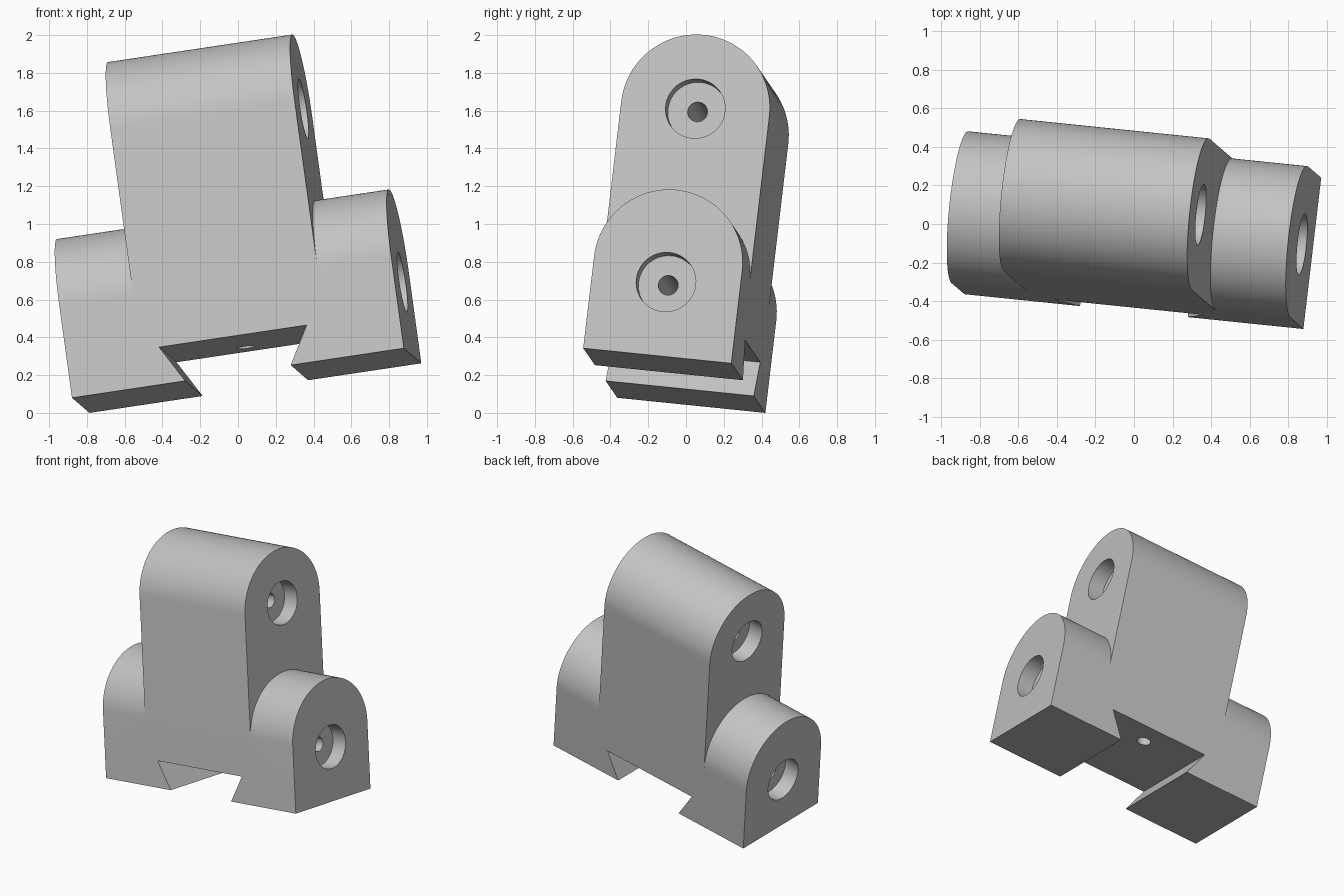
import bpy, bmesh, math
from mathutils import Vector, Matrix

cube = bpy.data.objects.get("Cube")
if cube:
    bpy.data.objects.remove(cube, do_unlink=True)

U = 0.0992          # one design unit
HALF = 4 * U        # half thickness, also the arch radius

grey = bpy.data.materials.new("plain grey")
grey.use_nodes = True
grey.diffuse_color = (0.55, 0.55, 0.55, 1)
grey.node_tree.nodes["Principled BSDF"].inputs["Base Color"].default_value = (0.55, 0.55, 0.55, 1)


def prism(name, outline, axis, start, length):
    """Extrude a closed outline; axis 'x' takes (y, z) points, axis 'y' takes (x, z)."""
    bm = bmesh.new()
    place = (lambda a, b: (start, a, b)) if axis == "x" else (lambda a, b: (a, start, b))
    face = bm.faces.new([bm.verts.new(place(a, b)) for a, b in outline])
    step = Vector((length, 0, 0)) if axis == "x" else Vector((0, length, 0))
    new = bmesh.ops.extrude_face_region(bm, geom=[face])["geom"]
    bmesh.ops.translate(bm, vec=step, verts=[v for v in new if isinstance(v, bmesh.types.BMVert)])
    bmesh.ops.recalc_face_normals(bm, faces=bm.faces)
    return make(name, bm)


def make(name, bm):
    mesh = bpy.data.meshes.new(name)
    bm.to_mesh(mesh)
    bm.free()
    mesh.materials.append(grey)
    obj = bpy.data.objects.new(name, mesh)
    bpy.context.collection.objects.link(obj)
    return obj


def arch(bottom, centre):
    """Outline with straight sides and a half-round top."""
    turn = [math.pi * i / 48 for i in range(49)]
    top = [(HALF * math.cos(t), centre + HALF * math.sin(t)) for t in turn]
    return [(HALF, bottom)] + top + [(-HALF, bottom)]


def rod(name, radius, length, location, along_x=True):
    bm = bmesh.new()
    turn = Matrix.Rotation(math.pi / 2, 4, "Y") if along_x else Matrix()
    bmesh.ops.create_cone(bm, cap_ends=True, segments=48, radius1=radius, radius2=radius,
                          depth=length, matrix=Matrix.Translation(location) @ turn)
    return make(name, bm)


def combine(target, other, operation):
    """Apply one boolean and discard the helper."""
    mod = target.modifiers.new(operation, "BOOLEAN")
    mod.operation, mod.solver, mod.object = operation, "EXACT", other
    graph = bpy.context.evaluated_depsgraph_get()
    mesh = bpy.data.meshes.new_from_object(target.evaluated_get(graph))
    target.modifiers.clear()
    target.data = mesh
    bpy.data.objects.remove(other, do_unlink=True)


# Wide base block with the tall round-topped tower
body = prism("mounting_block", arch(0, 5 * U), "x", -9 * U, 18 * U)
combine(body, prism("tower", arch(3 * U, 14 * U), "x", -5 * U, 10 * U), "UNION")

# Dovetail slot underneath
narrow, wide = 2.86 * U, 4 * U
slope = (wide - narrow) / 2
slot = [(-narrow + slope, -U), (narrow - slope, -U), (wide, 2 * U), (-wide, 2 * U)]
slot[0], slot[1] = (-narrow + slope, -U), (narrow - slope, -U)
combine(body, prism("slot_cutter", slot, "y", -6 * U, 12 * U), "DIFFERENCE")

# Counterbored cross holes through base and tower
depth = 1.2 * U
for height, end in ((4 * U, 9 * U), (14 * U, 5 * U)):
    combine(body, rod("pin_cutter", 0.53 * U, 20 * U, (0, 0, height)), "DIFFERENCE")
    for side in (-1, 1):
        bore = rod("bore_cutter", 1.6 * U, 2 * depth, (side * end, 0, height))
        combine(body, bore, "DIFFERENCE")

# Screw hole in the slot ceiling
combine(body, rod("screw_cutter", 0.5 * U, 8 * U, (0, 2 * U, 2 * U), False), "DIFFERENCE")

# Tilt the block, then centre it and stand it on the ground
x_axis = Vector((0.984, -0.101, 0.147)).normalized()
y_axis = Vector((0.114, 0.988, -0.101))
y_axis = (y_axis - x_axis * y_axis.dot(x_axis)).normalized()
z_axis = x_axis.cross(y_axis)
body.data.transform(Matrix((x_axis, y_axis, z_axis)).transposed().to_4x4())
points = [v.co for v in body.data.vertices]
low = Vector([min(p[i] for p in points) for i in range(3)])
high = Vector([max(p[i] for p in points) for i in range(3)])
body.data.transform(Matrix.Translation((-(low.x + high.x) / 2, -(low.y + high.y) / 2, -low.z)))

# Smooth the round surfaces, keep the edges sharp
bpy.ops.object.select_all(action="DESELECT")
body.select_set(True)
bpy.context.view_layer.objects.active = body
bpy.ops.object.shade_smooth_by_angle(angle=math.radians(30))
